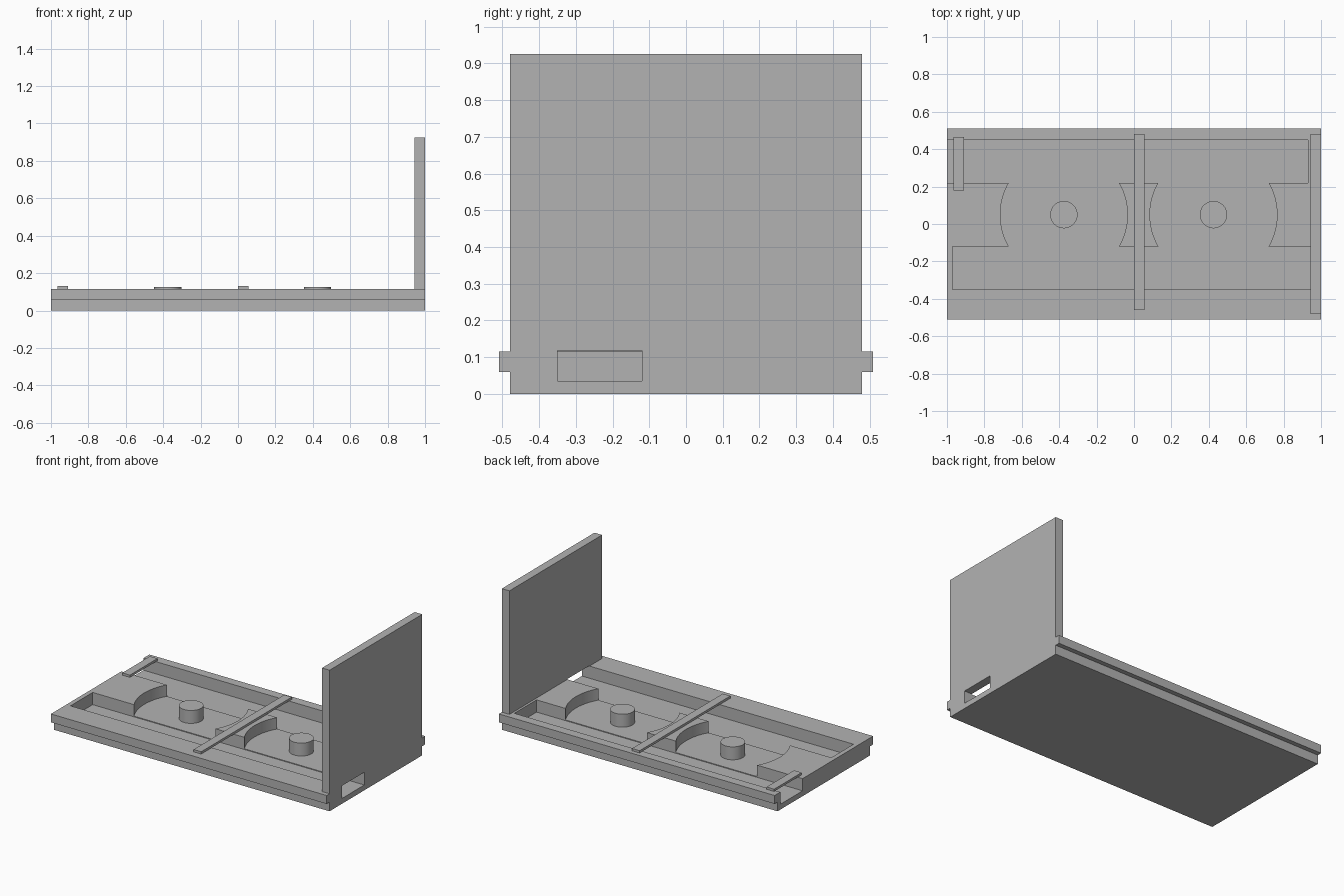
import bpy
import bmesh
from math import cos, sin, radians

cube = bpy.data.objects.get("Cube")
if cube:
    bpy.data.objects.remove(cube, do_unlink=True)

grey = bpy.data.materials.new("plain_grey")
grey.use_nodes = True
colour = (0.45, 0.45, 0.45, 1)
grey.diffuse_color = colour
grey.node_tree.nodes["Principled BSDF"].inputs["Base Color"].default_value = colour


def prism(name, outline, start, end, axis="z"):
    """Extrude an outline along z, or a (y, z) outline along x."""
    bm = bmesh.new()
    place = (lambda a, b, h: (a, b, h)) if axis == "z" else (lambda a, b, h: (h, a, b))
    low = [bm.verts.new(place(a, b, start)) for a, b in outline]
    high = [bm.verts.new(place(a, b, end)) for a, b in outline]
    bm.faces.new(low)
    bm.faces.new(high)
    for i in range(len(low)):
        j = (i + 1) % len(low)
        bm.faces.new((low[i], low[j], high[j], high[i]))
    bmesh.ops.recalc_face_normals(bm, faces=bm.faces)
    mesh = bpy.data.meshes.new(name)
    bm.to_mesh(mesh)
    bm.free()
    mesh.materials.append(grey)
    obj = bpy.data.objects.new(name, mesh)
    bpy.context.collection.objects.link(obj)
    return obj


def box(name, x, y, z):
    outline = [(x[0], y[0]), (x[1], y[0]), (x[1], y[1]), (x[0], y[1])]
    return prism(name, outline, z[0], z[1])


def arc(cx, cy, r, first, last, steps):
    angles = [radians(first + (last - first) * i / steps) for i in range(steps + 1)]
    return [(cx + r * cos(a), cy + r * sin(a)) for a in angles]


def activate(obj):
    bpy.ops.object.select_all(action="DESELECT")
    obj.select_set(True)
    bpy.context.view_layer.objects.active = obj


def cut(obj, cutter):
    activate(obj)
    mod = obj.modifiers.new("cut", "BOOLEAN")
    mod.operation = "DIFFERENCE"
    mod.solver = "EXACT"
    mod.object = cutter
    bpy.ops.object.modifier_apply(modifier=mod.name)
    bpy.data.objects.remove(cutter, do_unlink=True)


def smooth(obj):
    activate(obj)
    bpy.ops.object.shade_smooth_by_angle(angle=radians(30))


TOP, FLOOR = 0.115, 0.035
CENTRES = {"right": -0.375, "left": 0.425}

# Tray with a projecting rail along both long sides
half = [(0.48, 0), (0.48, 0.06), (0.51, 0.06), (0.51, TOP)]
section = half + [(-y, z) for y, z in reversed(half)]
tray = prism("tray", section, -1, 1, axis="x")

# Long channels, each open at one end
cut(tray, box("front_channel", (-0.97, 1.1), (-0.35, -0.12), (FLOOR, 0.3)))
cut(tray, box("back_channel", (-1.1, 0.93), (0.22, 0.45), (FLOOR, 0.3)))

# Round pockets between the channels
for side, cx in CENTRES.items():
    outline = arc(cx, 0.05, 0.34, -31, 31, 24) + arc(cx, 0.05, 0.34, 149, 211, 24)
    cut(tray, prism("pocket", outline, FLOOR + 0.005, 0.3))
smooth(tray)

# Upright end panel, notched over the channel mouth
panel = box("end_panel", (0.945, 1), (-0.48, 0.48), (TOP, 0.925))
cut(panel, box("notch", (0.9, 1.1), (-0.35, -0.12), (0.1, 0.118)))

# Round posts standing in the pockets
for side, cx in CENTRES.items():
    post = prism(side + "_post", arc(cx, 0.05, 0.073, 0, 354, 59), FLOOR, 0.125)
    smooth(post)

# Flat strips lying across the tray
box("middle_strip", (0, 0.055), (-0.46, 0.48), (TOP, 0.13))
box("end_strip", (-0.965, -0.91), (0.18, 0.465), (TOP, 0.13))
